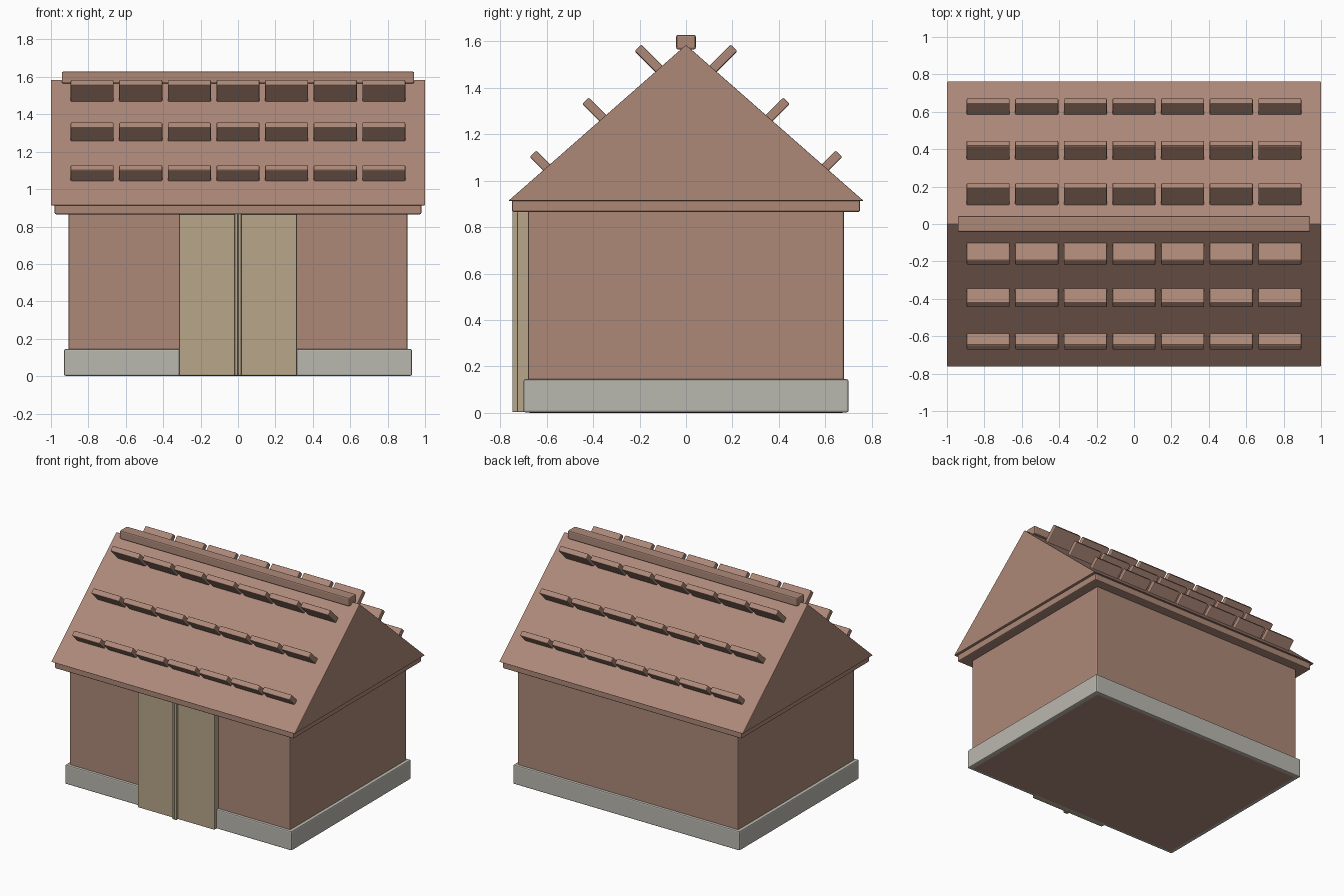
import bpy, bmesh
from math import radians, sin, cos
from mathutils import Matrix

cube = bpy.data.objects.get("Cube")
if cube:
    bpy.data.objects.remove(cube, do_unlink=True)


def material(name, rgb):
    m = bpy.data.materials.new(name)
    m.use_nodes = True
    m.diffuse_color = (*rgb, 1)
    m.node_tree.nodes["Principled BSDF"].inputs["Base Color"].default_value = (*rgb, 1)
    return m


BRICK = material("brick brown", (0.42, 0.25, 0.19))
STONE = material("stone grey", (0.49, 0.48, 0.43))
WOOD = material("door tan", (0.48, 0.39, 0.255))


def finish(name, bm, mat, bevel):
    bmesh.ops.recalc_face_normals(bm, faces=bm.faces)
    mesh = bpy.data.meshes.new(name)
    bm.to_mesh(mesh)
    bm.free()
    mesh.materials.append(mat)
    obj = bpy.data.objects.new(name, mesh)
    bpy.context.collection.objects.link(obj)
    if bevel:
        mod = obj.modifiers.new("Bevel", "BEVEL")
        mod.width = bevel
        mod.segments = 2
    return obj


def box(name, x, y, z, mat, bevel=0.008):
    """Box spanning the given (low, high) ranges."""
    spans = (x, y, z)
    bm = bmesh.new()
    place = (Matrix.Translation([(a + b) / 2 for a, b in spans])
             @ Matrix.Diagonal([b - a for a, b in spans] + [1]))
    bmesh.ops.create_cube(bm, size=1, matrix=place)
    return finish(name, bm, mat, bevel)


# Body of the building
box("walls", (-0.905, 0.905), (-0.68, 0.68), (0, 0.9), BRICK)
box("foundation", (-0.93, 0.93), (-0.7, 0.7), (0.002, 0.145), STONE)
box("eaves_trim", (-0.98, 0.98), (-0.75, 0.75), (0.865, 0.92), BRICK)

# Solid gable roof: a triangle extruded along x
bm = bmesh.new()
profile = [(-0.765, 0.913), (0.765, 0.913), (0, 1.585)]
face = bm.faces.new([bm.verts.new((-1, y, z)) for y, z in profile])
end = bmesh.ops.extrude_face_region(bm, geom=[face])["geom"]
bmesh.ops.translate(bm, vec=(2, 0, 0),
                    verts=[v for v in end if isinstance(v, bmesh.types.BMVert)])
finish("roof", bm, BRICK, 0.004)
box("ridge_cap", (-0.942, 0.942), (-0.042, 0.042), (1.565, 1.628), BRICK)

# Rows of raised tiles standing out of both slopes
TILE_LENGTH = 0.16
TILT = radians(45)
for side, label in ((-1, "front"), (1, "back")):
    for row in range(3):
        tip_y, tip_z = 0.659 - 0.226 * row, 1.116 + 0.228 * row
        y = tip_y - sin(TILT) * TILE_LENGTH / 2
        z = tip_z - cos(TILT) * TILE_LENGTH / 2
        for col in range(7):
            tile = box(f"{label}_tile_{row + 1}_{col + 1}", (-0.115, 0.115),
                       (-0.02, 0.02), (-TILE_LENGTH / 2, TILE_LENGTH / 2), BRICK, 0.006)
            tile.location = ((col - 3) * 0.26, side * y, z)
            tile.rotation_euler.x = -side * TILT

# Double door with a meeting strip on each leaf
for side, label in ((-1, "right"), (1, "left")):
    box(f"{label}_door_leaf", sorted((side * 0.005, side * 0.315)),
        (-0.727, -0.67), (0.003, 0.868), WOOD, 0.005)
    box(f"{label}_door_strip", sorted((0, side * 0.018)),
        (-0.748, -0.7), (0.003, 0.868), WOOD, 0.005)
